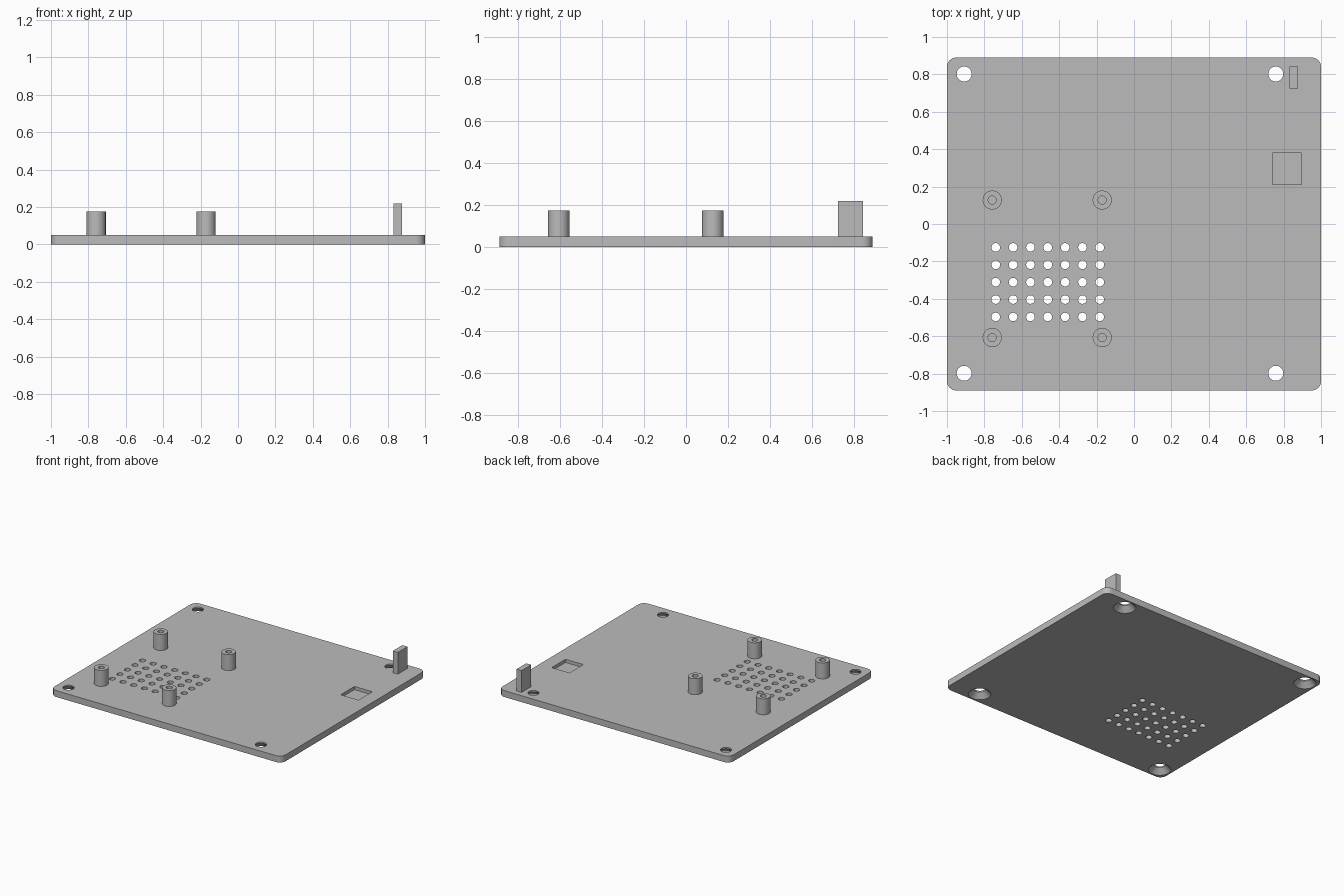
import bpy, bmesh, math
from mathutils import Vector

cube = bpy.data.objects.get("Cube")
if cube:
    bpy.data.objects.remove(cube, do_unlink=True)

THICK = 0.05
HALF_Y = 0.89

grey = bpy.data.materials.new("plain grey")
grey.use_nodes = True
colour = (0.5, 0.5, 0.5, 1)
grey.diffuse_color = colour
grey.node_tree.nodes["Principled BSDF"].inputs["Base Color"].default_value = colour


def finish(bm, name):
    bmesh.ops.recalc_face_normals(bm, faces=bm.faces)
    mesh = bpy.data.meshes.new(name)
    bm.to_mesh(mesh)
    bm.free()
    mesh.materials.append(grey)
    obj = bpy.data.objects.new(name, mesh)
    bpy.context.collection.objects.link(obj)
    return obj


def smooth(obj):
    bpy.ops.object.select_all(action='DESELECT')
    obj.select_set(True)
    bpy.context.view_layer.objects.active = obj
    bpy.ops.object.shade_smooth_by_angle(angle=math.radians(30))


def lathe(bm, x, y, profile, sides):
    """Turn a profile of (radius, z) whose ends lie on the axis."""
    rings = []
    for r, z in profile:
        count = sides if r > 0 else 1
        rings.append([bm.verts.new((x + r * math.cos(math.tau * i / sides),
                                    y + r * math.sin(math.tau * i / sides), z))
                      for i in range(count)])
    for a, b in zip(rings, rings[1:]):
        for i in range(sides):
            j = (i + 1) % sides
            corners = [a[i % len(a)], a[j % len(a)], b[j % len(b)], b[i % len(b)]]
            bm.faces.new(list(dict.fromkeys(corners)))


def box(bm, low, high):
    low, high = Vector(low), Vector(high)
    verts = bmesh.ops.create_cube(bm, size=1)["verts"]
    bmesh.ops.scale(bm, vec=high - low, verts=verts)
    bmesh.ops.translate(bm, vec=(low + high) / 2, verts=verts)


# Base plate with rounded vertical corners
bm = bmesh.new()
box(bm, (-1, -HALF_Y, 0), (1, HALF_Y, THICK))
upright = [e for e in bm.edges if abs(e.verts[0].co.z - e.verts[1].co.z) > 0.01]
bmesh.ops.bevel(bm, geom=upright, offset=0.05, segments=8, profile=0.5, affect='EDGES')
plate = finish(bm, "base_plate")

# Cutter: countersunk screw holes, vent grid and square pocket
bm = bmesh.new()
for x in (-0.908, 0.758):
    for y in (-0.798, 0.802):
        lathe(bm, x, y, [(0, -0.01), (0.09, -0.01), (0.04, 0.04), (0.04, 0.08), (0, 0.08)], 32)
for col in range(7):
    for row in range(5):
        lathe(bm, -0.739 + col * 0.0927, -0.125 - row * 0.093,
              [(0, -0.02), (0.023, -0.02), (0.023, 0.08), (0, 0.08)], 20)
box(bm, (0.741, 0.21, 0.025), (0.896, 0.38, 0.1))
cutter = finish(bm, "hole_cutter")
cutter.hide_render = True

cut = plate.modifiers.new("holes", 'BOOLEAN')
cut.operation = 'DIFFERENCE'
cut.solver = 'EXACT'
cut.object = cutter
bpy.context.view_layer.objects.active = plate
bpy.ops.object.modifier_apply(modifier=cut.name)
bpy.data.objects.remove(cutter, do_unlink=True)
smooth(plate)

# Four standoffs with blind bores
for side, x in (("right", -0.758), ("left", -0.17)):
    for end, y in (("front", -0.607), ("back", 0.128)):
        bm = bmesh.new()
        lathe(bm, x, y, [(0, 0.04), (0.051, 0.04), (0.051, 0.175),
                         (0.022, 0.175), (0.022, 0.052), (0, 0.052)], 40)
        smooth(finish(bm, f"{end}_{side}_standoff"))

# Upright tab near the back left corner
bm = bmesh.new()
box(bm, (0.832, 0.725, 0.04), (0.876, 0.843, 0.22))
finish(bm, "upright_tab")
